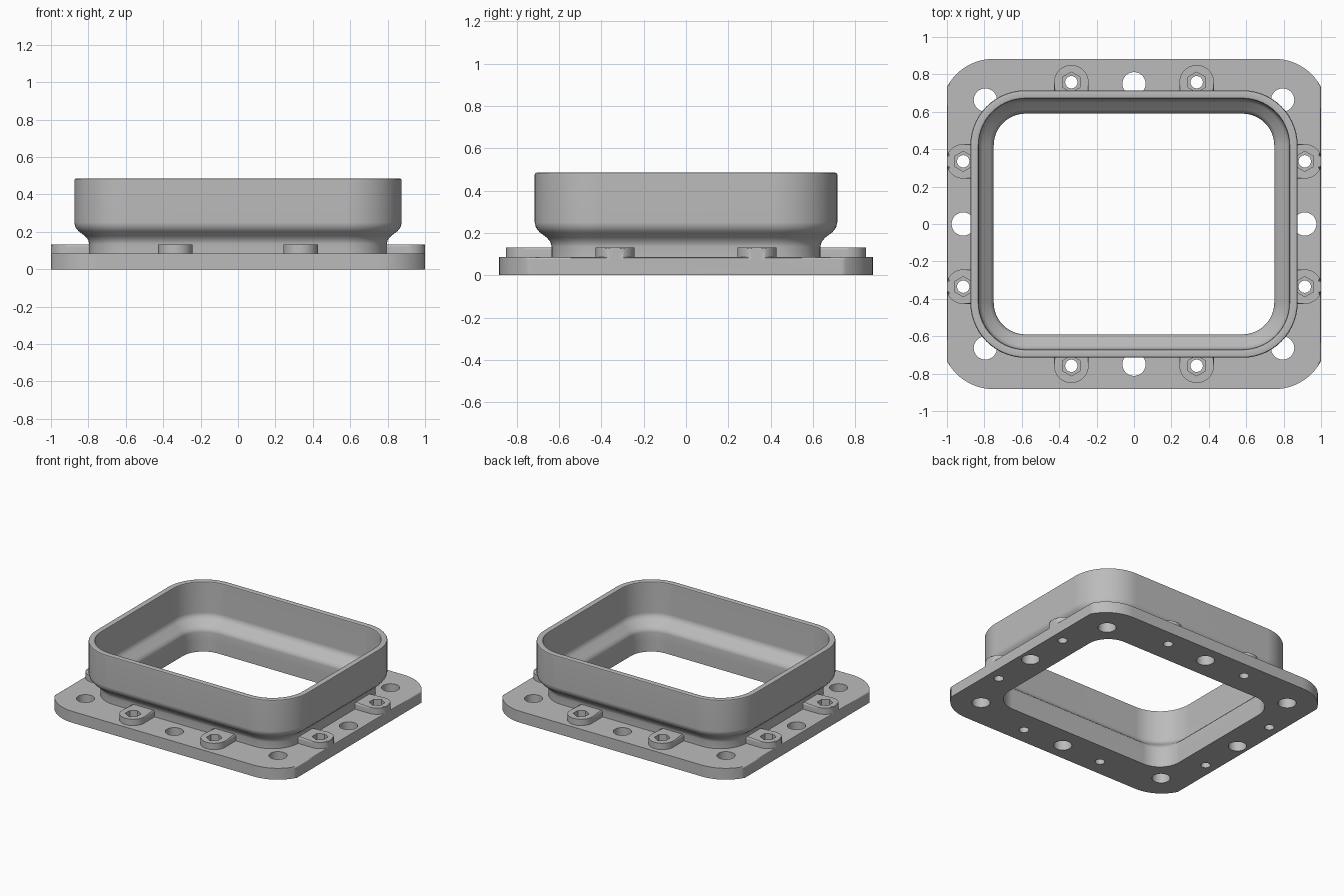
import bpy
import bmesh
from math import cos, sin, pi, radians

cube = bpy.data.objects.get("Cube")
if cube:
    bpy.data.objects.remove(cube, do_unlink=True)

grey = bpy.data.materials.new("plain grey")
grey.use_nodes = True
colour = (0.5, 0.5, 0.5, 1)
grey.diffuse_color = colour
grey.node_tree.nodes["Principled BSDF"].inputs["Base Color"].default_value = colour

CORE_X, CORE_Y = 0.58, 0.42     # corner centres shared by all collar outlines
FLANGE_TOP = 0.085
BOSS_TOP = 0.132


def arc(cx, cy, r, a0, a1, n):
    return [(cx + r * cos(radians(a0 + (a1 - a0) * i / n)),
             cy + r * sin(radians(a0 + (a1 - a0) * i / n))) for i in range(n + 1)]


def circle(cx, cy, r, n, start=0):
    return arc(cx, cy, r, start, start + 360, n)[:-1]


def rounded_rect(r, n=14):
    points = []
    for k, (sx, sy) in enumerate([(1, 1), (-1, 1), (-1, -1), (1, -1)]):
        points += arc(sx * CORE_X, sy * CORE_Y, r, 90 * k, 90 * k + 90, n)
    return points


def prism(bm, outline, z0, z1, bevel=0):
    low = [bm.verts.new((x, y, z0)) for x, y in outline]
    high = [bm.verts.new((x, y, z1)) for x, y in outline]
    n = len(outline)
    bm.faces.new(low[::-1])
    top = bm.faces.new(high)
    for i in range(n):
        j = (i + 1) % n
        bm.faces.new((low[i], low[j], high[j], high[i]))
    if bevel:
        bmesh.ops.bevel(bm, geom=list(top.edges), offset=bevel, segments=2,
                        profile=0.5, affect='EDGES')


def finish(bm, name):
    bmesh.ops.recalc_face_normals(bm, faces=bm.faces)
    mesh = bpy.data.meshes.new(name)
    bm.to_mesh(mesh)
    bm.free()
    mesh.materials.append(grey)
    obj = bpy.data.objects.new(name, mesh)
    bpy.context.collection.objects.link(obj)
    return obj


def activate(obj):
    bpy.ops.object.select_all(action='DESELECT')
    obj.select_set(True)
    bpy.context.view_layer.objects.active = obj


def combine(obj, other, operation):
    activate(obj)
    mod = obj.modifiers.new("combine", 'BOOLEAN')
    mod.operation, mod.solver, mod.object = operation, 'EXACT', other
    bpy.ops.object.modifier_apply(modifier=mod.name)
    bpy.data.objects.remove(other, do_unlink=True)


def smooth(obj):
    activate(obj)
    bpy.ops.object.shade_smooth_by_angle(angle=radians(32))
    mod = obj.modifiers.new("flat faces", 'WEIGHTED_NORMAL')
    mod.keep_sharp = True


# Flange plate: rounded corners cut off by the straight short sides
quarter = arc(0.75, 0.60, 0.283, 28, 90, 12)
quarter[0] = (1.0, quarter[0][1])
outline = quarter + [(-x, y) for x, y in quarter[::-1]]
outline += [(-x, -y) for x, y in outline]
bm = bmesh.new()
prism(bm, outline, 0, FLANGE_TOP, 0.01)
flange = finish(bm, "flange")

# Screw bosses: half-round tabs running back to the collar
screws = []                     # position and outward direction
for s in (-1, 1):
    for t in (-0.335, 0.335):
        screws.append((s * 0.913, t, s, 0))
        screws.append((t, s * 0.758, 0, s))

bm = bmesh.new()
for x, y, dx, dy in screws:
    tab = [(-0.135, -0.092)] + arc(0, 0, 0.092, -90, 90, 24) + [(-0.135, 0.092)]
    if dx:
        tab = [(min(u, 0.087), v) for u, v in tab]
    prism(bm, [(x + u * dx - v * dy, y + u * dy + v * dx) for u, v in tab],
          0.072, BOSS_TOP, 0.012)
combine(flange, finish(bm, "screw_bosses"), 'UNION')

# Central opening, mounting holes and screw holes
mounts = [(sx * 0.795, sy * 0.663) for sx in (-1, 1) for sy in (-1, 1)]
mounts += [(0, 0.75), (0, -0.75), (0.913, 0), (-0.913, 0)]
bm = bmesh.new()
prism(bm, rounded_rect(0.17), -0.1, 0.3)
for x, y in mounts:
    prism(bm, circle(x, y, 0.062, 40), -0.1, 0.3)
for x, y, _, _ in screws:
    prism(bm, circle(x, y, 0.033, 28), -0.1, 0.3)
combine(flange, finish(bm, "hole_cutter"), 'DIFFERENCE')

# Hexagonal sockets in the bosses
bm = bmesh.new()
for x, y, _, _ in screws:
    prism(bm, circle(x, y, 0.054, 6, 30), 0.08, 0.3)
combine(flange, finish(bm, "socket_cutter"), 'DIFFERENCE')
smooth(flange)

# Collar: wall section (offset, height) swept round the rounded rectangle
section = [(0.215, 0.085), (0.215, 0.135), (0.221, 0.157), (0.238, 0.178),
           (0.272, 0.203), (0.289, 0.224), (0.295, 0.25), (0.295, 0.475),
           (0.292, 0.482), (0.285, 0.485), (0.262, 0.485), (0.253, 0.482),
           (0.25, 0.475), (0.25, 0.255), (0.245, 0.234), (0.232, 0.216),
           (0.19, 0.18), (0.176, 0.164), (0.17, 0.145), (0.17, 0.085)]
bm = bmesh.new()
rings = [[bm.verts.new((x, y, z)) for x, y in rounded_rect(r)] for r, z in section]
for a, b in zip(rings, rings[1:] + rings[:1]):
    for i in range(len(a)):
        j = (i + 1) % len(a)
        bm.faces.new((a[i], a[j], b[j], b[i]))
smooth(finish(bm, "collar"))
